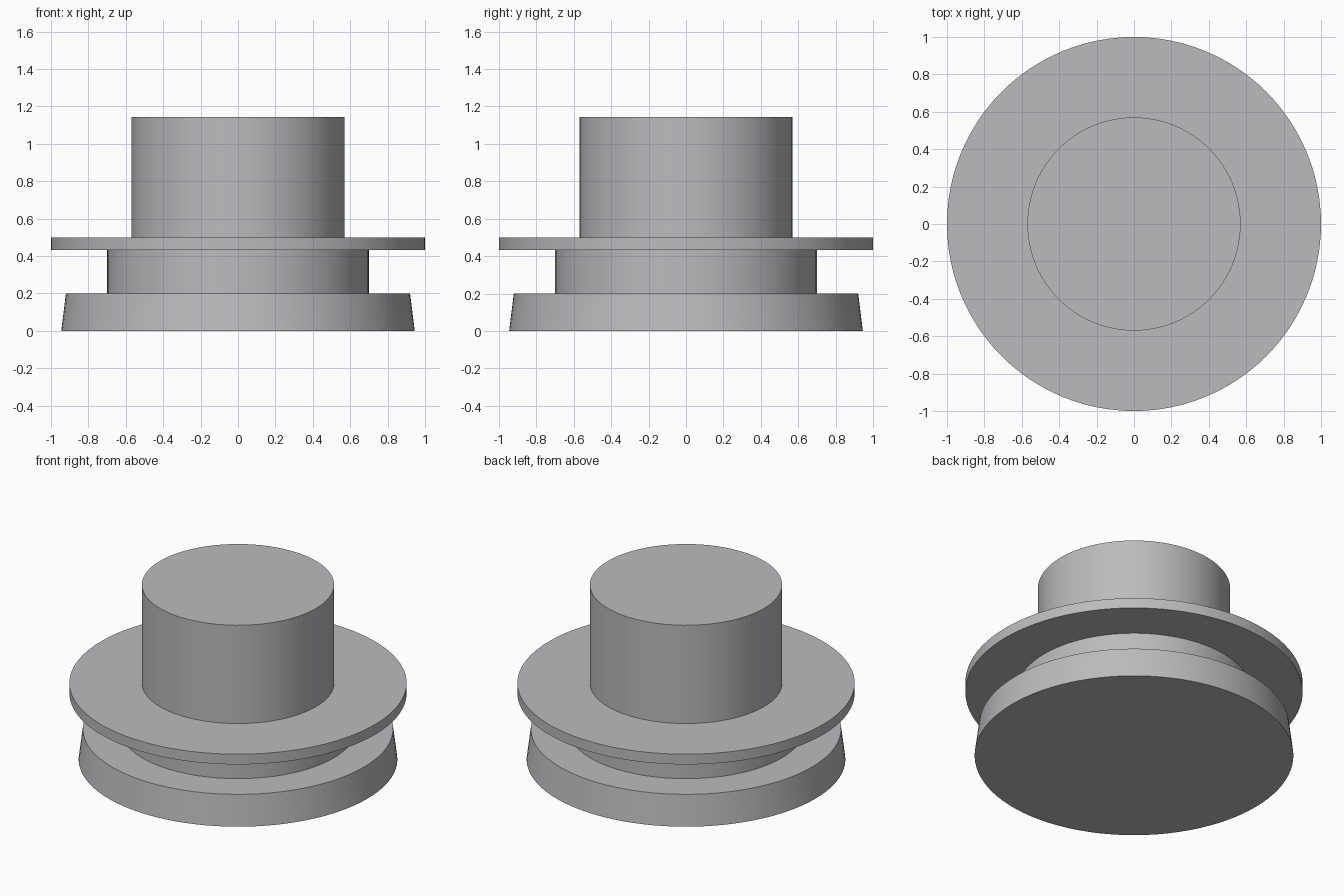
import bpy
import math

if "Cube" in bpy.data.objects:
    bpy.data.objects.remove(bpy.data.objects["Cube"])

SIDES = 96

grey = bpy.data.materials.new("plain_grey")
grey.diffuse_color = (0.5, 0.5, 0.52, 1.0)
grey.use_nodes = True
grey.node_tree.nodes["Principled BSDF"].inputs["Base Color"].default_value = grey.diffuse_color


def disc(name, r_bottom, r_top, z0, z1):
    """Round solid between two heights, smooth sides and sharp rims."""
    bpy.ops.mesh.primitive_cone_add(vertices=SIDES, radius1=r_bottom, radius2=r_top,
                                    depth=z1 - z0, location=(0, 0, (z0 + z1) / 2))
    obj = bpy.context.object
    obj.name = name
    obj.data.materials.append(grey)
    bpy.ops.object.shade_smooth_by_angle(angle=math.radians(30))
    return obj


# Tapered foot, narrow neck, thin wide flange, tall round cap
disc("base", 0.945, 0.92, 0.0, 0.20)
disc("neck", 0.70, 0.70, 0.20, 0.433)
disc("flange", 1.0, 1.0, 0.433, 0.50)
disc("cap", 0.57, 0.57, 0.50, 1.143)
